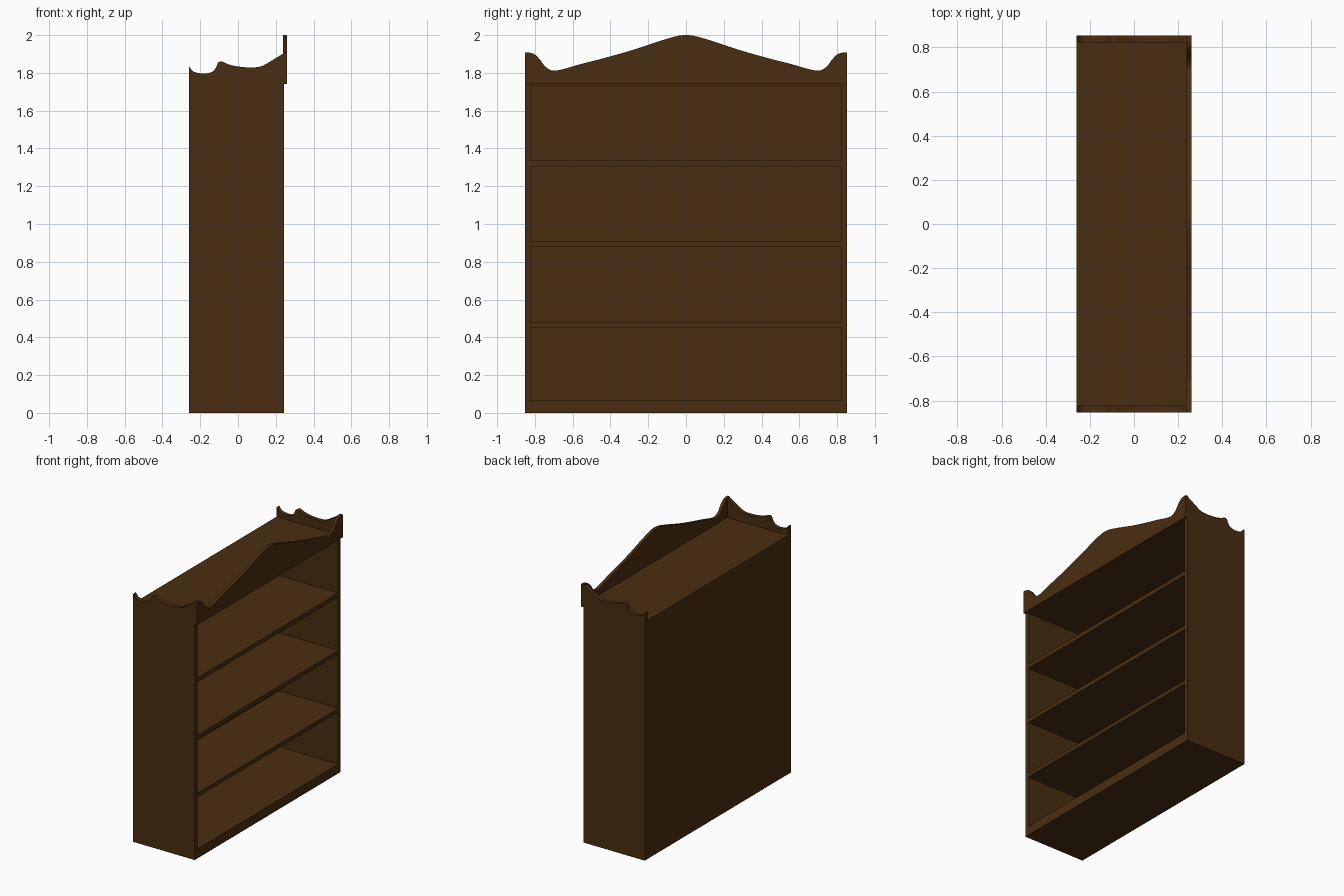
import bpy
import bmesh
from mathutils import Vector

cube = bpy.data.objects.get("Cube")
if cube:
    bpy.data.objects.remove(cube, do_unlink=True)

wood = bpy.data.materials.new("dark_brown_wood")
wood.use_nodes = True
colour = (0.068, 0.027, 0.0055, 1)
wood.diffuse_color = colour
wood.node_tree.nodes["Principled BSDF"].inputs["Base Color"].default_value = colour

BACK, FRONT = -0.26, 0.243      # depth of the carcass
HALF, BOARD = 0.853, 0.03       # half width, board thickness
CROWN_BACK, CROWN_FRONT = 0.237, 0.26


def finish(name, bm):
    """Turn a bmesh into a wooden object."""
    bmesh.ops.recalc_face_normals(bm, faces=bm.faces)
    mesh = bpy.data.meshes.new(name)
    bm.to_mesh(mesh)
    bm.free()
    mesh.materials.append(wood)
    obj = bpy.data.objects.new(name, mesh)
    bpy.context.collection.objects.link(obj)
    return obj


def box(name, low, high):
    low, high = Vector(low), Vector(high)
    bm = bmesh.new()
    bmesh.ops.create_cube(bm, size=1)
    bmesh.ops.scale(bm, vec=high - low, verts=bm.verts)
    bmesh.ops.translate(bm, vec=(low + high) / 2, verts=bm.verts)
    return finish(name, bm)


def smooth_curve(points, steps=5):
    """Catmull-Rom curve through the points."""
    p = [Vector(q) for q in points]
    p = [p[0] * 2 - p[1]] + p + [p[-1] * 2 - p[-2]]
    out = []
    for a, b, c, d in zip(p, p[1:], p[2:], p[3:]):
        for i in range(steps):
            t = i / steps
            out.append((b * 2 + (c - a) * t + (a * 2 - b * 5 + c * 4 - d) * t ** 2
                        + (b * 3 - a - c * 3 + d) * t ** 3) / 2)
    return out + [p[-2]]


def cut_board(name, outline, place, thickness):
    """Extrude a flat outline, placed in space by a function, into a board."""
    bm = bmesh.new()
    face = bm.faces.new([bm.verts.new(place(*q)) for q in outline])
    new = bmesh.ops.extrude_face_region(bm, geom=[face])["geom"]
    bmesh.ops.translate(bm, vec=thickness,
                        verts=[v for v in new if isinstance(v, bmesh.types.BMVert)])
    obj = finish(name, bm)
    bpy.ops.object.select_all(action="DESELECT")
    obj.select_set(True)
    bpy.context.view_layer.objects.active = obj
    bpy.ops.object.shade_smooth_by_angle(angle=0.6)
    return obj


# Side panels with a scrolled top edge
side_top = smooth_curve([
    (BACK, 1.835), (-0.235, 1.807), (-0.18, 1.796), (-0.135, 1.807), (-0.115, 1.832),
    (-0.105, 1.855), (-0.085, 1.86), (-0.05, 1.845), (0, 1.834), (0.06, 1.829),
    (0.12, 1.834), (0.17, 1.86), (FRONT, 1.905)])
side_outline = [(BACK, 0), *side_top, (FRONT, 0)]
for name, y in (("side_panel_left", HALF - BOARD), ("side_panel_right", -HALF)):
    cut_board(name, side_outline, lambda x, z: (x, y, z), (0, BOARD, 0))

# Arched crown board across the front
half_crown = [
    (0.06, 1.992), (0.166, 1.96), (0.3, 1.916), (0.457, 1.872), (0.56, 1.846),
    (0.65, 1.82), (0.705, 1.812), (0.743, 1.832), (0.774, 1.871), (0.8, 1.897),
    (0.827, 1.907), (HALF, 1.909)]
crown_top = smooth_curve([(-y, z) for y, z in reversed(half_crown)] + [(0, 2)] + half_crown)
cut_board("crown_board", [(-HALF, 1.74), *crown_top, (HALF, 1.74)],
          lambda y, z: (CROWN_BACK, y, z), (CROWN_FRONT - CROWN_BACK, 0, 0))

# Back panel, plinth and shelves between the sides
inner = HALF - BOARD
box("back_panel", (BACK, -inner, 0), (BACK + 0.02, inner, 1.765))
for name, low, high in (("plinth", 0, 0.069), ("lower_shelf", 0.453, 0.482),
                        ("middle_shelf", 0.88, 0.911), ("upper_shelf", 1.303, 1.335),
                        ("top_board", 1.732, 1.765)):
    front = CROWN_BACK if name == "top_board" else FRONT
    box(name, (BACK + 0.02, -inner, low), (front, inner, high))
